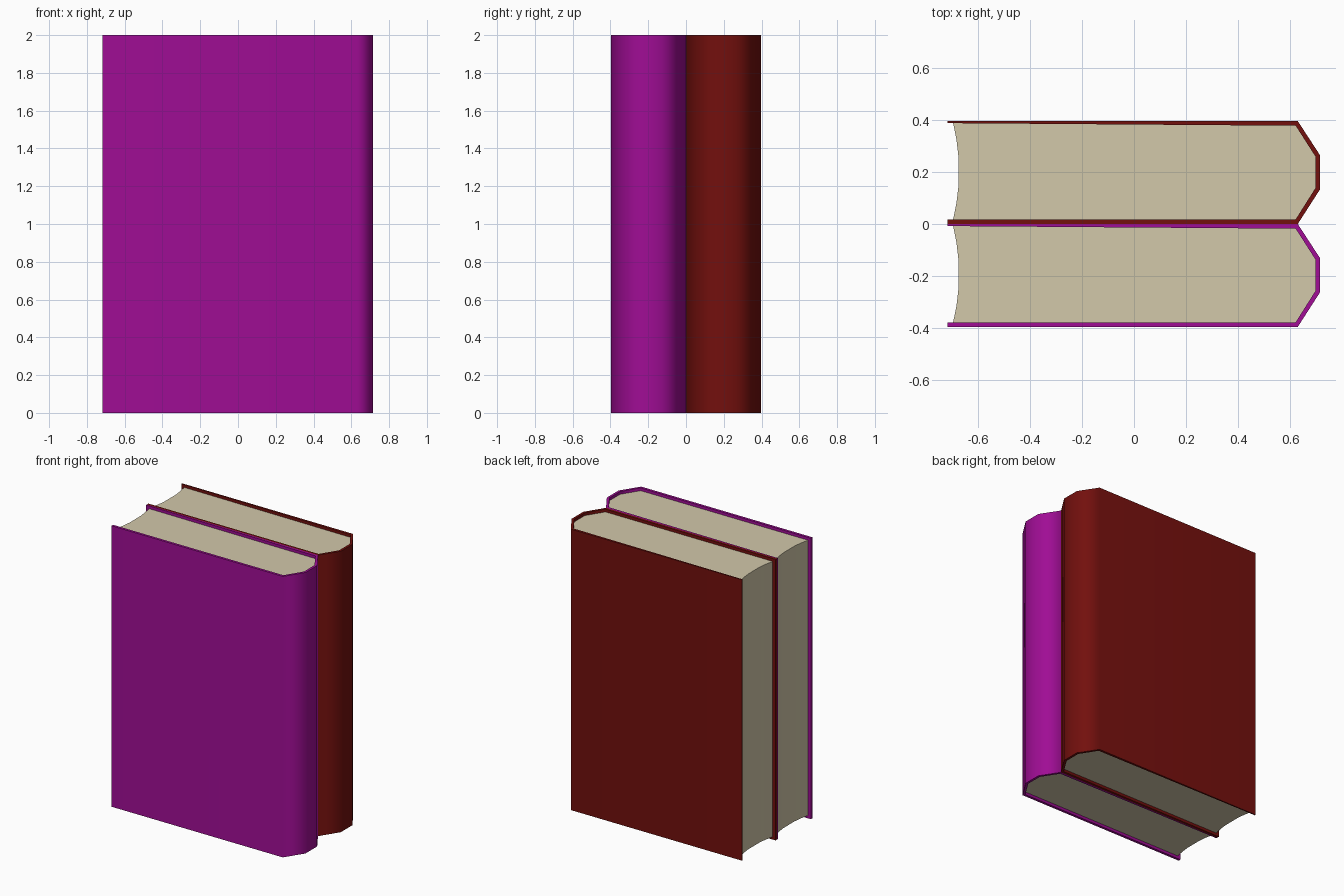
import bpy, bmesh, math

if "Cube" in bpy.data.objects:
    bpy.data.objects.remove(bpy.data.objects["Cube"])

H = 2.0        # cover height
T = 0.396      # thickness of one book
RECESS = 0.02  # pages sit below the cover edges


def material(name, rgb):
    m = bpy.data.materials.new(name)
    m.diffuse_color = (*rgb, 1)
    m.use_nodes = True
    m.node_tree.nodes["Principled BSDF"].inputs["Base Color"].default_value = m.diffuse_color
    return m


def prism(name, pts, z0, z1, y, mat):
    """Extrude a closed xy outline from z0 to z1."""
    bm = bmesh.new()
    face = bm.faces.new([bm.verts.new((px, py + y, z0)) for px, py in pts])
    ext = bmesh.ops.extrude_face_region(bm, geom=[face])
    top = [v for v in ext["geom"] if isinstance(v, bmesh.types.BMVert)]
    bmesh.ops.translate(bm, verts=top, vec=(0, 0, z1 - z0))
    bmesh.ops.recalc_face_normals(bm, faces=bm.faces)
    me = bpy.data.meshes.new(name)
    bm.to_mesh(me)
    bm.free()
    me.materials.append(mat)
    ob = bpy.data.objects.new(name, me)
    bpy.context.collection.objects.link(ob)
    # smooth spine, crisp rims, flat boards
    bpy.ops.object.select_all(action='DESELECT')
    ob.select_set(True)
    bpy.context.view_layer.objects.active = ob
    bpy.ops.object.shade_smooth_by_angle(angle=math.radians(60))
    wn = ob.modifiers.new("flat_boards", 'WEIGHTED_NORMAL')
    wn.keep_sharp = True
    return ob


# Cover section: outer outline, then back along the inner outline
outer = [(-0.718, 0), (0.63, 0), (0.716, 0.134), (0.716, 0.264), (0.63, T), (-0.718, T)]
inner = [(-0.718, T - 0.008), (0.622, T - 0.018), (0.699, 0.258),
         (0.699, 0.14), (0.622, 0.018), (-0.718, 0.018)]

# Page block: hollow fore edge, rounded back meeting the spine
pages = [(-0.696, 0.017), (0.622, 0.017), (0.70, 0.14), (0.70, 0.258), (0.622, T - 0.017),
         (-0.696, T - 0.007), (-0.683, 0.325), (-0.676, 0.265), (-0.676, 0.14), (-0.683, 0.08)]

paper = material("cream_paper", (0.645, 0.578, 0.402))
books = [("maroon", (0.17, 0.005, 0.004), 0.0), ("purple", (0.35, 0.004, 0.30), -T)]

for label, rgb, y in books:
    prism(label + "_cover", outer + inner, 0, H, y, material(label + "_cloth", rgb))
    prism(label + "_book_pages", pages, RECESS, H - RECESS, y, paper)
